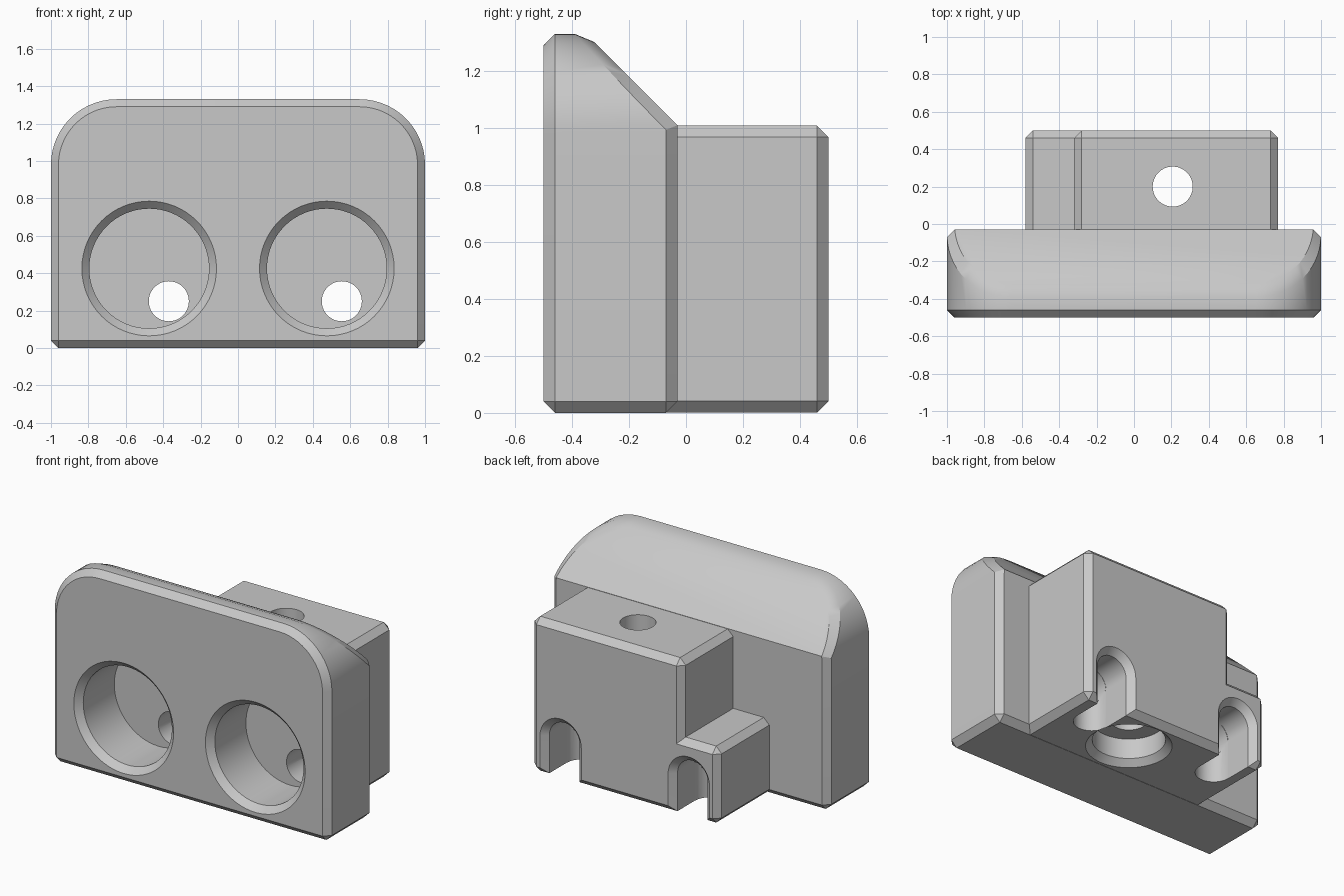
import bpy, bmesh
from math import sin, cos, pi
from mathutils import Vector

cube = bpy.data.objects.get("Cube")
if cube:
    bpy.data.objects.remove(cube, do_unlink=True)

CHAMFER = 0.04
BORE = 0.107
BACK_Y = -0.03      # rear face of the front plate
TOP_Z = 1.01        # top of the rear block

grey = bpy.data.materials.new("plain_grey")
grey.use_nodes = True
grey.diffuse_color = (0.58, 0.58, 0.58, 1)
for node in grey.node_tree.nodes:
    if node.type == 'BSDF_PRINCIPLED':
        node.inputs["Base Color"].default_value = grey.diffuse_color


def loft(sections):
    """Closed solid through matching cross-sections."""
    bm = bmesh.new()
    rings = [[bm.verts.new(p) for p in s] for s in sections]
    for a, b in zip(rings, rings[1:]):
        for i in range(len(a)):
            j = (i + 1) % len(a)
            bm.faces.new((a[i], a[j], b[j], b[i]))
    bm.faces.new(rings[0][::-1])
    bm.faces.new(rings[-1])
    bmesh.ops.recalc_face_normals(bm, faces=bm.faces[:])
    return bm


def arc(cx, cy, r, start, end, steps):
    return [(cx + r * cos(start + (end - start) * i / steps),
             cy + r * sin(start + (end - start) * i / steps)) for i in range(steps + 1)]


def circle(cx, cy, r, steps=64):
    return arc(cx, cy, r, 0, 2 * pi, steps)[:-1]


def along_y(outline, y):
    return [Vector((a, y, b)) for a, b in outline]


def along_z(outline, z):
    return [Vector((a, b, z)) for a, b in outline]


def chamfer(bm, skip):
    """Chamfer the sharp outer edges, except those picked by skip."""
    bmesh.ops.recalc_face_normals(bm, faces=bm.faces[:])
    edges = [e for e in bm.edges if e.calc_face_angle_signed(0) > 0.6
             and not all(skip(v.co) for v in e.verts)]
    bmesh.ops.bevel(bm, geom=edges, offset=CHAMFER, offset_type='OFFSET',
                    segments=1, profile=0.5, affect='EDGES', clamp_overlap=False)


def add_object(name, bm):
    mesh = bpy.data.meshes.new(name)
    bm.to_mesh(mesh)
    bm.free()
    mesh.materials.append(grey)
    ob = bpy.data.objects.new(name, mesh)
    bpy.context.scene.collection.objects.link(ob)
    return ob


# Front plate with round upper corners and a sloped back
r = 0.35
right_corner = arc(1 - r, 1.33 - r, r, 0, pi / 2, 14)
left_corner = [(-x, z) for x, z in reversed(right_corner)]
plate_outline = [(-1, 0), (1, 0)] + right_corner + left_corner
bm = loft([along_y(plate_outline, -0.5), along_y(plate_outline, BACK_Y)])
cut = bmesh.ops.bisect_plane(bm, geom=bm.verts[:] + bm.edges[:] + bm.faces[:],
                             plane_co=(0, BACK_Y, TOP_Z), plane_no=(0, 1, 1),
                             clear_outer=True)
rim = [g for g in cut["geom_cut"] if isinstance(g, bmesh.types.BMEdge)]
bmesh.ops.contextual_create(bm, geom=rim)
chamfer(bm, lambda p: abs(p.y - BACK_Y) < 1e-3 and abs(p.z - TOP_Z) < 1e-3)
body = add_object("holder_body", bm)

# Rear block with a low step at one end
top = TOP_Z - 0.002
block_outline = [(-0.58, 0.001), (0.77, 0.001), (0.77, top),
                 (-0.32, top), (-0.32, 0.5), (-0.58, 0.5)]
bm = loft([along_y(block_outline, -0.1), along_y(block_outline, 0.5)])
chamfer(bm, lambda p: p.y < -0.05)
steps = [(add_object("rear_block", bm), 'UNION')]


def cutter(name, sections):
    ob = add_object(name, loft(sections))
    ob.hide_render = True
    steps.append((ob, 'DIFFERENCE'))


# Round front pockets with countersunk rims
for side in (-1, 1):
    cutter("pocket_cutter", [along_y(circle(side * 0.475, 0.425, rad), y)
                             for rad, y in ((0.37, -0.51), (0.32, -0.46), (0.32, -0.14))])


def arch(cx, rad):
    return [(cx - rad, -0.1), (cx + rad, -0.1)] + arc(cx, 0.25, rad, 0, pi, 32)


# Cable channels: bore, downward turn, arched slot and flared mouth
for cx in (-0.37, 0.555):
    slot = BORE + 0.002
    cutter("bore_cutter", [along_y(circle(cx, 0.25, BORE), y) for y in (-0.3, 0.3)])
    cutter("turn_cutter", [along_z(circle(cx, 0.28, BORE + 0.001), z) for z in (-0.1, 0.25)])
    cutter("slot_cutter", [along_y(arch(cx, slot), y) for y in (0.28, 0.47)])
    cutter("mouth_cutter", [along_y(arch(cx, slot), 0.46),
                            along_y(arch(cx, slot + 0.05), 0.51)])

# Vertical screw hole, counterbored and countersunk from below
cutter("screw_cutter", [along_z(circle(0.207, 0.2, rad), z) for rad, z in
                        ((0.263, -0.01), (0.213, 0.04), (0.213, 0.17),
                         (BORE, 0.17), (BORE, 1.2))])

# Combine everything into one solid
for ob, operation in steps:
    mod = body.modifiers.new(ob.name, 'BOOLEAN')
    mod.operation = operation
    mod.solver = 'EXACT'
    mod.object = ob
bpy.context.view_layer.update()
evaluated = body.evaluated_get(bpy.context.evaluated_depsgraph_get())
solid = bpy.data.meshes.new_from_object(evaluated)
body.modifiers.clear()
body.data = solid
for ob, operation in steps:
    bpy.data.objects.remove(ob, do_unlink=True)

solid.materials.clear()
solid.materials.append(grey)
for face in solid.polygons:
    face.material_index = 0

# Smooth round walls, crisp chamfers
bpy.ops.object.select_all(action='DESELECT')
body.select_set(True)
bpy.context.view_layer.objects.active = body
bpy.ops.object.shade_smooth_by_angle(angle=pi / 6)
